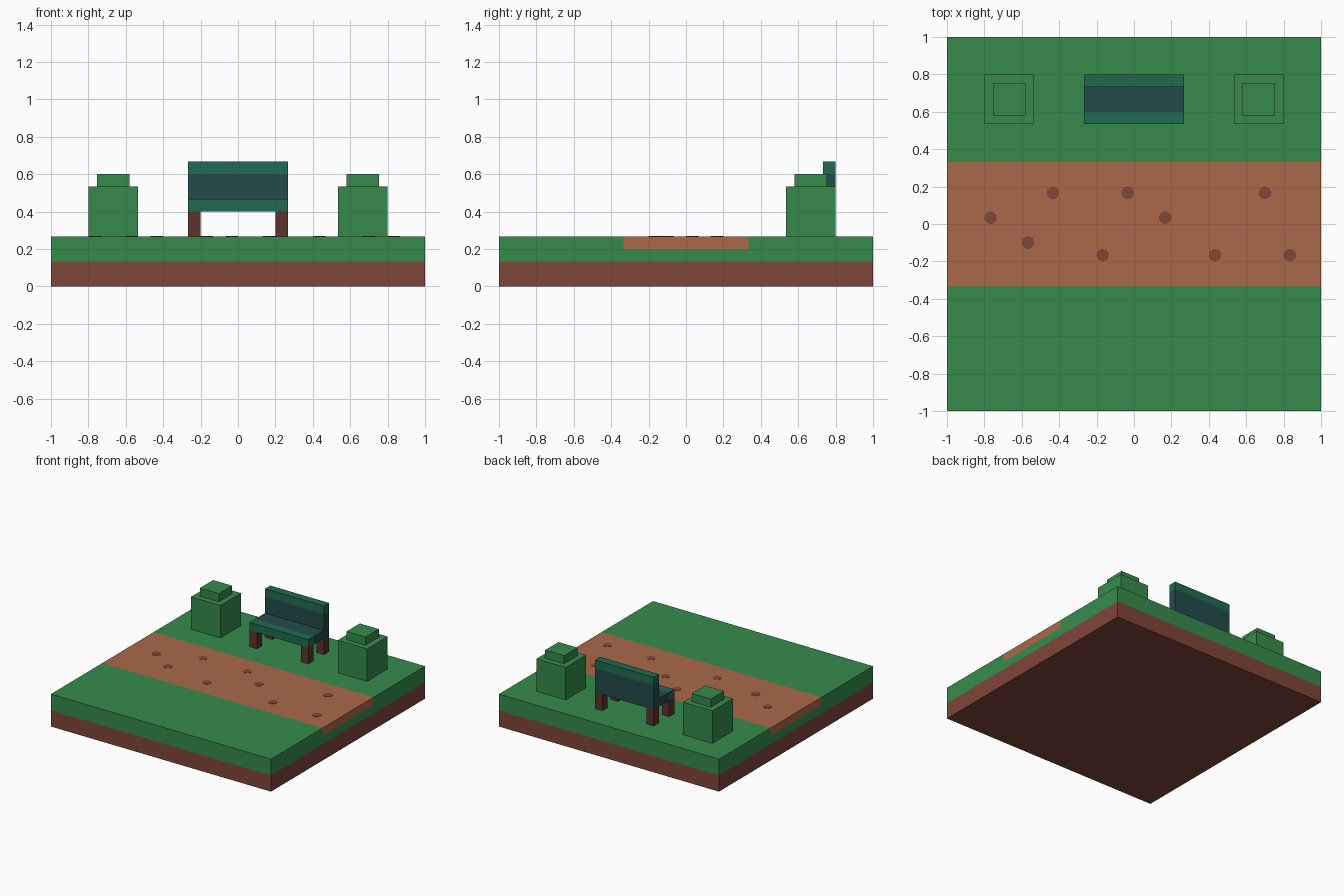
import bpy
import bmesh
from mathutils import Vector

cube = bpy.data.objects.get("Cube")
if cube:
    bpy.data.objects.remove(cube, do_unlink=True)

U = 1 / 15  # block size that all parts snap to


def material(name, rgb):
    lin = [((c / 255 + 0.055) / 1.055) ** 2.4 for c in rgb] + [1]
    m = bpy.data.materials.new(name)
    m.use_nodes = True
    m.diffuse_color = lin
    bsdf = m.node_tree.nodes["Principled BSDF"]
    bsdf.inputs["Base Color"].default_value = lin
    bsdf.inputs["Roughness"].default_value = 0.9
    return m


GRASS = material("grass green", (54, 139, 75))
SOIL = material("soil brown", (127, 70, 58))
PATH = material("path clay", (170, 105, 74))
WOOD = material("dark leg wood", (92, 50, 46))
RAIL = material("rail teal", (33, 106, 82))
PANEL = material("panel dark teal", (35, 75, 76))


def finish(bm, name, mat):
    bmesh.ops.recalc_face_normals(bm, faces=bm.faces)
    me = bpy.data.meshes.new(name)
    bm.to_mesh(me)
    bm.free()
    me.materials.append(mat)
    ob = bpy.data.objects.new(name, me)
    bpy.context.collection.objects.link(ob)
    return ob


def box_mesh(lo, hi):
    bm = bmesh.new()
    bmesh.ops.create_cube(bm, size=1)
    lo, hi = Vector(lo) * U, Vector(hi) * U
    for v in bm.verts:
        v.co = Vector([(a + b) / 2 + c * (b - a) for a, b, c in zip(lo, hi, v.co)])
    return bm


def box(name, lo, hi, mat):
    return finish(box_mesh(lo, hi), name, mat)


# Ground: soil slab, grooved lawn, and a path filling the groove
box("soil_base", (-15, -15, 0), (15, 15, 2), SOIL)
profile = [(-15, 2), (15, 2), (15, 4), (5, 4), (5, 3), (-5, 3), (-5, 4), (-15, 4)]
bm = bmesh.new()
face = bm.faces.new([bm.verts.new((-15 * U, y * U, z * U)) for y, z in profile])
ext = bmesh.ops.extrude_face_region(bm, geom=[face])["geom"]
bmesh.ops.translate(bm, vec=(30 * U, 0, 0),
                    verts=[g for g in ext if isinstance(g, bmesh.types.BMVert)])
finish(bm, "lawn", GRASS)
box("path", (-15, -5, 3), (15, 5, 4), PATH)

# Round pebbles set nearly flush in the path
pebbles = [(-11.5, 0.5), (-8.5, -1.5), (-6.5, 2.5), (-2.5, -2.5), (-0.5, 2.5),
           (2.5, 0.5), (6.5, -2.5), (10.5, 2.5), (12.5, -2.5)]
for i, (x, y) in enumerate(pebbles):
    bm = bmesh.new()
    bmesh.ops.create_cone(bm, cap_ends=True, segments=24, radius1=U / 2,
                          radius2=U / 2, depth=0.004)
    bmesh.ops.translate(bm, vec=(x * U, y * U, 4 * U), verts=bm.verts)
    finish(bm, f"pebble_{i + 1}", SOIL)

# Stepped block bushes: inset the top face, then raise it
for side, x in (("left", 8), ("right", -12)):
    bm = box_mesh((x, 8, 4), (x + 4, 12, 8))
    top = max(bm.faces, key=lambda f: f.calc_center_median().z)
    bmesh.ops.inset_individual(bm, faces=[top], thickness=U)
    ext = bmesh.ops.extrude_face_region(bm, geom=[top])["geom"]
    bmesh.ops.translate(bm, vec=(0, 0, U),
                        verts=[g for g in ext if isinstance(g, bmesh.types.BMVert)])
    if top.is_valid:
        bmesh.ops.delete(bm, geom=[top], context="FACES_ONLY")
    finish(bm, f"bush_{side}", GRASS)

# Bench: four legs, two-tone seat and backrest
for side, x in (("left", 3), ("right", -4)):
    for end, y in (("front", 8), ("back", 11)):
        box(f"bench_leg_{end}_{side}", (x, y, 4), (x + 1, y + 1, 6), WOOD)
box("bench_seat_front_rail", (-4, 8, 6), (4, 9, 7), RAIL)
box("bench_seat", (-4, 9, 6), (4, 11, 7), PANEL)
box("bench_back", (-4, 11, 6), (4, 12, 9), PANEL)
box("bench_back_top_rail", (-4, 11, 9), (4, 12, 10), RAIL)
